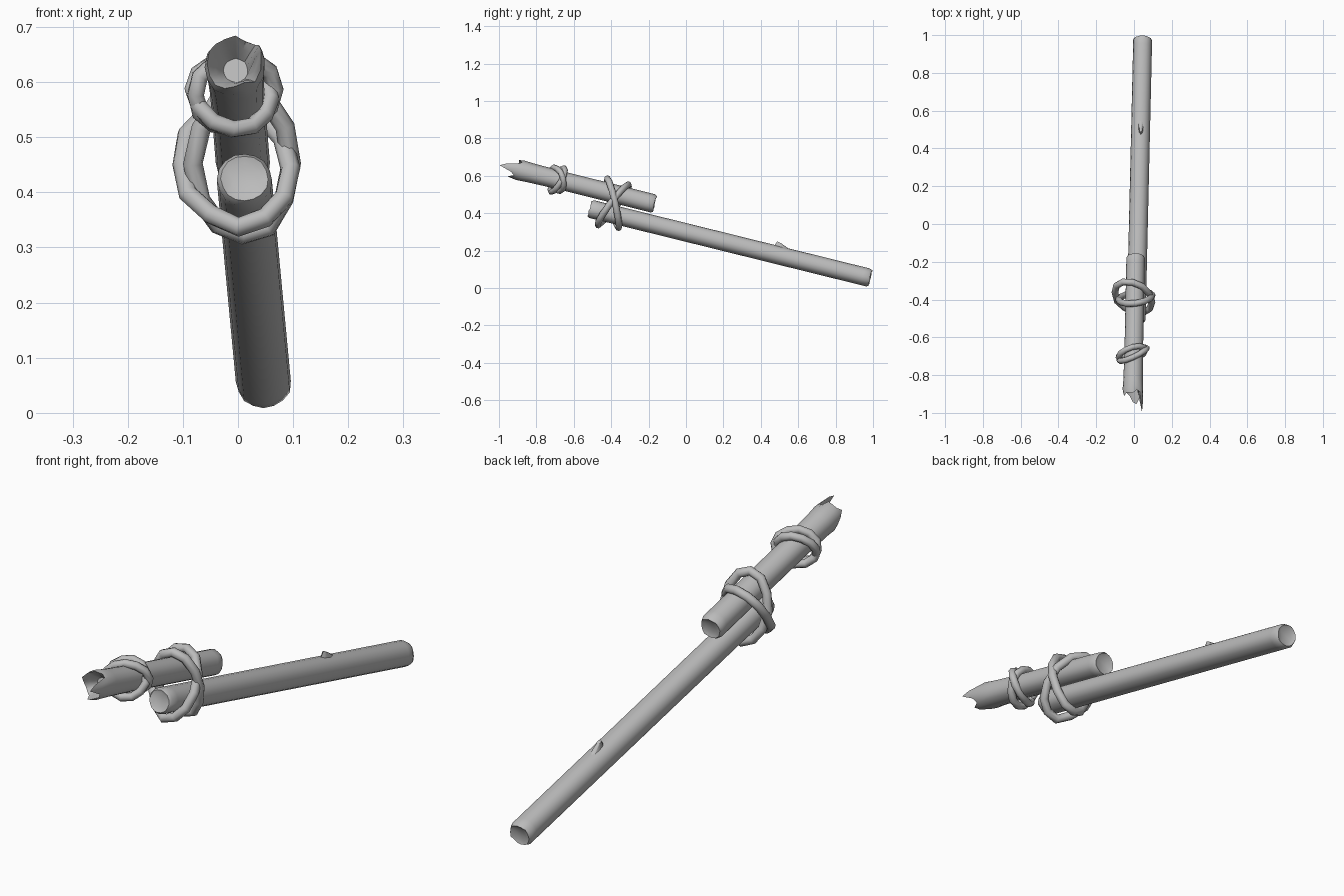
import bpy, bmesh, random
from math import sin, cos, pi, radians
from mathutils import Vector

random.seed(4)
if "Cube" in bpy.data.objects:
    bpy.data.objects.remove(bpy.data.objects["Cube"])

grey = bpy.data.materials.new("plain_grey")
grey.use_nodes = True
grey.diffuse_color = (0.5, 0.5, 0.5, 1)
grey.node_tree.nodes["Principled BSDF"].inputs["Base Color"].default_value = (0.5, 0.5, 0.5, 1)

SIDES = 16


def finish(name, bm, angle=50):
    bmesh.ops.recalc_face_normals(bm, faces=bm.faces)
    mesh = bpy.data.meshes.new(name)
    bm.to_mesh(mesh)
    bm.free()
    obj = bpy.data.objects.new(name, mesh)
    bpy.context.collection.objects.link(obj)
    mesh.materials.append(grey)
    bpy.ops.object.select_all(action='DESELECT')
    obj.select_set(True)
    bpy.context.view_layer.objects.active = obj
    bpy.ops.object.shade_smooth_by_angle(angle=radians(angle))
    return obj


def bridge(bm, loops, closed=False):
    pairs = list(zip(loops, loops[1:])) + ([(loops[-1], loops[0])] if closed else [])
    for a, b in pairs:
        n = len(a)
        for i in range(n):
            bm.faces.new((a[i], a[(i + 1) % n], b[(i + 1) % n], b[i]))


def stick(name, front, back, radius, ragged=None):
    """Rough round pole with worn ends; ragged(angle) stretches the front end."""
    front, back = Vector(front), Vector(back)
    axis = (back - front).normalized()
    side = axis.cross(Vector((0, 0, 1))).normalized()
    if side.x < 0:
        side = -side
    up = Vector((0, 0, 1)) - axis * axis.z
    up.normalize()
    length = (back - front).length
    bm = bmesh.new()
    wobble = [random.uniform(0.97, 1.03) for _ in range(SIDES)]

    def ring(t, scale, stretch=0.0, rough=0.0):
        loop = []
        for i in range(SIDES):
            a = 2 * pi * i / SIDES
            r = radius * scale * wobble[i]
            s = t + random.uniform(-rough, rough)
            if ragged:
                s -= stretch * ragged(a)
            loop.append(bm.verts.new(front + axis * s + (side * cos(a) + up * sin(a)) * r))
        return loop

    if ragged:      # splintered end with a hollow heart
        loops = [ring(0.05, 0.45), ring(0.02, 0.75, 0.6), ring(0, 1.02, 1),
                 ring(0.025, 1.12, 0.6), ring(0.07, 1.06)]
    else:           # sawn end with a shallow dish
        loops = [ring(0.006, 0.6), ring(0, 0.86, 0, 0.003),
                 ring(0.012, 1, 0, 0.004), ring(0.05, 1)]
    loops += [ring(length * f, 1) for f in (0.3, 0.6)]
    loops += [ring(length - 0.04, 1), ring(length - 0.012, 1, 0, 0.004),
              ring(length, 0.86, 0, 0.003), ring(length - 0.006, 0.6)]
    bridge(bm, loops)
    bm.faces.new(loops[0])
    bm.faces.new(loops[-1])
    return finish(name, bm)


def splinters(a):
    def peak(centre, width, height):
        d = abs((a - centre + pi) % (2 * pi) - pi)
        return height * max(0, 1 - d / width)
    return (peak(0.1, 0.75, 0.13) + peak(-1.3, 0.8, 0.07)
            + peak(1.75, 0.6, 0.03) + peak(2.7, 0.7, 0.035) - 0.015)


# Two overlapping poles
stick("long_pole", (0.012, -0.515, 0.425), (0.047, 0.985, 0.054), 0.05)
stick("short_pole", (-0.005, -0.9, 0.633), (0.01, -0.167, 0.45), 0.049, splinters)

# Twig stub on the long pole
bm = bmesh.new()
base = [bm.verts.new((0.036 + 0.016 * cos(a), 0.52 + 0.055 * sin(a), 0.205 - 0.013 * sin(a)))
        for a in [2 * pi * i / 8 for i in range(8)]]
tip = [bm.verts.new((0.036 + 0.008 * cos(a), 0.50 + 0.012 * sin(a), 0.243 - 0.006 * sin(a)))
       for a in [2 * pi * i / 8 for i in range(8)]]
bridge(bm, [base, tip])
bm.faces.new(base)
bm.faces.new(tip)
finish("twig_stub", bm)


def rope_loop(name, centre, across, upward, tube=0.018, segments=12):
    """Elliptical rope ring spanned by two half-axis vectors."""
    c, u, v = Vector(centre), Vector(across), Vector(upward)
    normal = u.cross(v).normalized()
    bm = bmesh.new()
    loops = []
    for i in range(segments):
        a = 2 * pi * i / segments
        out = u * cos(a) + v * sin(a)
        mid = c + out * random.uniform(0.97, 1.03)
        tangent = v * cos(a) - u * sin(a)
        radial = tangent.cross(normal).normalized()
        loops.append([bm.verts.new(mid + (radial * cos(b) + normal * sin(b)) * tube)
                      for b in [2 * pi * k / 8 for k in range(8)]])
    bridge(bm, loops, True)
    finish(name, bm, 60)


# Lashing that binds the two poles, then the small lashing near the broken end
rope_loop("lashing_upright", (0.008, -0.39, 0.452), (0.088, 0.012, 0.0), (0.0, -0.03, 0.132))
rope_loop("lashing_slanted", (-0.004, -0.388, 0.447), (0.1, -0.025, -0.005), (-0.005, 0.08, 0.107))
rope_loop("small_lashing_front", (-0.006, -0.69, 0.582), (0.072, 0.032, 0.005), (0.0, -0.016, 0.063), 0.016)
rope_loop("small_lashing_back", (-0.01, -0.686, 0.578), (0.07, 0.018, -0.008), (0.0, 0.034, 0.062), 0.016)
